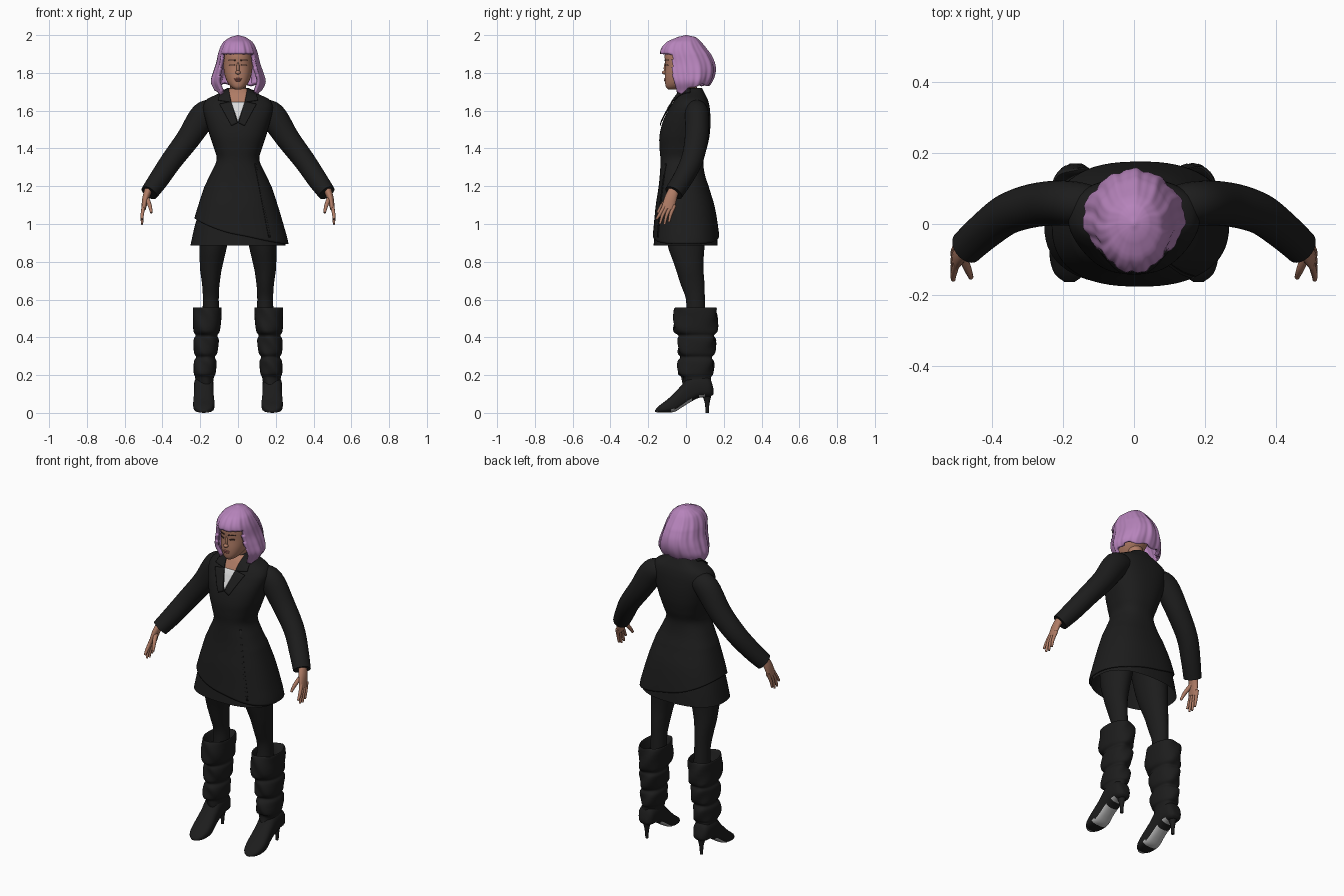
import bpy, bmesh, math
from mathutils import Vector

if "Cube" in bpy.data.objects:
    bpy.data.objects.remove(bpy.data.objects["Cube"])

def material(name, *rgb):
    m = bpy.data.materials.new(name)
    m.diffuse_color = (*rgb, 1)
    m.use_nodes = True
    m.node_tree.nodes["Principled BSDF"].inputs["Base Color"].default_value = m.diffuse_color
    return m

BLACK = material("black cloth", 0.012, 0.012, 0.012)
HAIR = material("lilac hair", 0.47, 0.23, 0.50)
SKIN = material("skin", 0.43, 0.20, 0.13)
LIPS = material("lips", 0.36, 0.12, 0.10)
DARK = material("dark lashes", 0.05, 0.025, 0.02)
SHIRT = material("pale shirt", 0.70, 0.70, 0.70)
SOLE = material("sole grey", 0.50, 0.50, 0.50)

def spow(v, e):
    return math.copysign(abs(v) ** e, v)

def turn(n):
    return [2 * math.pi * i / n for i in range(n)]

def spline(keys, t):  # smooth row between keys
    i = min(int(t), len(keys) - 2)
    f = t - i
    p = [keys[max(0, min(len(keys) - 1, i + k))] for k in (-1, 0, 1, 2)]
    return [b + 0.5 * f * (c - a + f * (2 * a - 5 * b + 4 * c - d + f * (3 * (b - c) + d - a)))
            for a, b, c, d in zip(*p)]

def samples(keys, steps):
    return [spline(keys, k / steps) for k in range((len(keys) - 1) * steps + 1)]

def at_height(keys, z):  # section row (z, half width, front y, back y)
    z = max(min(z, keys[0][0]), keys[-1][0])
    for i in range(len(keys) - 1):
        if z >= keys[i + 1][0]:
            return [z] + spline(keys, i + (keys[i][0] - z) / (keys[i][0] - keys[i + 1][0]))[1:]

def section_point(row, a, n):  # superellipse section, a = 0 faces the front
    z, rx, yf, yb = row
    return Vector((rx * spow(math.sin(a), 2 / n), (yf + yb) / 2 - (yb - yf) / 2 * spow(math.cos(a), 2 / n), z))

def finish(name, bm, mat, thick=0, offset=-1):
    bmesh.ops.recalc_face_normals(bm, faces=bm.faces)
    me = bpy.data.meshes.new(name)
    bm.to_mesh(me)
    bm.free()
    me.materials.append(mat)
    ob = bpy.data.objects.new(name, me)
    bpy.context.collection.objects.link(ob)
    if thick:
        mod = ob.modifiers.new("thickness", 'SOLIDIFY')
        mod.thickness, mod.offset = thick, offset
    return ob

def loft(name, rings, mat, caps=(True, True), cut=None, thick=0):
    bm = bmesh.new()
    rows = [[bm.verts.new(p) for p in r] for r in rings]
    for a, b in zip(rows, rows[1:]):
        for i in range(len(a)):
            bm.faces.new((a[i - 1], a[i], b[i], b[i - 1]))
    for use, r in zip(caps, (rows[0], rows[-1])):
        if use:
            bm.faces.new(r)
    if cut:
        bmesh.ops.delete(bm, geom=[f for f in bm.faces if cut(f.calc_center_median())], context='FACES')
    return finish(name, bm, mat, thick)

def stack(name, keys, mat, n=2.0, segs=40, caps=(True, True), cx=0.0):  # level sections
    rings = [[section_point(row, a, n) + Vector((cx, 0, 0)) for a in turn(segs)] for row in samples(keys, 4)]
    return loft(name, rings, mat, caps)

def tube(name, keys, mat, side=1, segs=20):  # rows (x, y, z, radius along y, radius across)
    rows = samples(keys, 5)
    pts = [Vector(r[:3]) for r in rows]
    rings = []
    for i, r in enumerate(rows):
        d = (pts[min(i + 1, len(pts) - 1)] - pts[max(i - 1, 0)]).normalized()
        u = (Vector((0, 1, 0)) - d * d.y).normalized()
        v = d.cross(u)
        ring = [pts[i] + u * r[3] * math.cos(a) + v * r[4] * math.sin(a) for a in turn(segs)]
        rings.append([Vector((p.x * side, p.y, p.z)) for p in ring])
    return loft(name, rings, mat)

def patch(name, keys, n, corners, offset, mat, side=1, res=12):  # thin plate on a body's front
    a, b, c, d = (Vector(p) for p in corners)
    bm = bmesh.new()
    grid = [[] for _ in range(res + 1)]
    for i in range(res + 1):
        for j in range(res + 1):
            q = a.lerp(b, i / res).lerp(d.lerp(c, i / res), j / res)
            z, rx, yf, yb = at_height(keys, q.y)
            depth = max(0, 1 - min(1, abs(q.x) / rx) ** n) ** (1 / n)
            grid[i].append(bm.verts.new((q.x * side, (yf + yb) / 2 - (yb - yf) / 2 * depth - offset, q.y)))
    for i in range(res):
        for j in range(res):
            bm.faces.new((grid[i][j], grid[i + 1][j], grid[i + 1][j + 1], grid[i][j + 1]))
    return finish(name, bm, mat, 0.004, 0)

def blob(name, loc, scale, mat):
    bm = bmesh.new()
    bmesh.ops.create_uvsphere(bm, u_segments=16, v_segments=10, radius=1)
    for v in bm.verts:
        v.co = Vector([v.co[k] * scale[k] + loc[k] for k in range(3)])
    return finish(name, bm, mat)

# Coat: fitted waist, flared skirt, slanted wrap hem
COAT = [(1.72, .055, -.015, .085), (1.69, .105, -.04, .10), (1.66, .165, -.06, .115), (1.62, .185, -.085, .125),
        (1.55, .172, -.12, .13), (1.47, .15, -.14, .125), (1.40, .127, -.14, .11), (1.34, .113, -.135, .092),
        (1.27, .143, -.138, .098), (1.20, .177, -.145, .12), (1.10, .21, -.16, .15), (1.0, .24, -.17, .168),
        (.89, .268, -.18, .18)]
BN = 2.4
rings = []
for k in range(73):
    z0 = 1.72 - 0.83 * k / 72
    ring = []
    for a in turn(64):
        hem = .895 + .135 * ((1 - math.sin(a)) / 2) ** 1.5
        z = z0 if z0 > 1.2 else 1.2 - (1.2 - z0) * (1.2 - hem) / .31
        ring.append(section_point(at_height(COAT, z), a, BN))
    rings.append(ring)
coat = loft("coat", rings, BLACK, (True, False), thick=.006)
stack("under_skirt", [(1.15, .18, -.14, .125), (1.0, .226, -.160, .157), (.885, .252, -.172, .168)],
      BLACK, BN, 64, (True, False))
patch("chest_skin", COAT, BN, [(-.034, 1.64), (.034, 1.64), (.05, 1.715), (-.05, 1.715)], .004, SKIN)
patch("shirt_front", COAT, BN, [(-.001, 1.545), (.001, 1.545), (.036, 1.645), (-.036, 1.645)], .005, SHIRT)
patch("wrap_edge", COAT, BN, [(.088, 1.32), (.094, 1.32), (.172, .93), (.162, .93)], .002, BLACK)

# Head, neck and face
HEAD = [(1.975, .03, -.05, .05), (1.95, .058, -.085, .08), (1.90, .074, -.112, .10), (1.84, .077, -.109, .09),
        (1.79, .071, -.112, .07), (1.75, .056, -.111, .03), (1.725, .036, -.106, -.01), (1.712, .016, -.094, -.04)]
stack("head", HEAD, SKIN, 2.2)
tube("neck", [(0, .03, 1.64, .045, .048), (0, .015, 1.72, .042, .042), (0, 0, 1.79, .045, .045)], SKIN)
blob("nose_bridge", (0, -.108, 1.825), (.008, .010, .03), SKIN)
blob("nose_tip", (0, -.114, 1.802), (.014, .014, .010), SKIN)
blob("upper_lip", (0, -.108, 1.768), (.021, .009, .005), LIPS)
blob("lower_lip", (0, -.108, 1.760), (.018, .009, .006), LIPS)

# Bobbed hair: wavy cap with a fringe opening over the face
BOB = [(2.0, .004, -.004, .006), (1.99, .04, -.045, .05), (1.965, .075, -.10, .078), (1.93, .094, -.13, .105),
       (1.9, .104, -.137, .128), (1.85, .115, -.13, .15), (1.8, .132, -.12, .153), (1.75, .143, -.10, .135),
       (1.69, .118, -.075, .095)]
rings = []
for k in range(36):
    ring = []
    for a in turn(112):
        hem = 1.69 + .045 * max(0, min(1, (min(a, 2 * math.pi - a) - 1.1) / .9)) + .006 * math.sin(9 * a)
        z = 2.0 - .1 * (k / 14) ** 1.5 if k <= 14 else 1.9 - (1.9 - hem) * (k - 14) / 21
        p = section_point(at_height(BOB, z), a, 2)
        wave = 1 + min(1, k / 10) * (.022 * math.sin(11 * a + 6 * z) + .012 * math.sin(23 * a))
        ring.append(Vector((p.x * wave, p.y * wave, z)))
    rings.append(ring)
loft("hair", rings, HAIR, (True, False), thick=.02, cut=lambda c: c.z < 1.898 and
     abs(math.atan2(c.x, .01 - c.y)) < .80 + (1.9 - c.z) * 1.1)

# Paired parts
ARM = [(.12, .05, 1.60, .058, .055), (.18, .058, 1.575, .063, .072), (.265, .055, 1.45, .062, .063),
       (.352, .03, 1.335, .058, .057), (.42, -.02, 1.235, .053, .053), (.47, -.065, 1.165, .05, .047)]
PALM = [(.47, -.06, 1.19, .027, .021), (.488, -.08, 1.14, .032, .018), (.5, -.097, 1.08, .034, .012)]
FINGERS = [(-.124, -.157, 1.025), (-.107, -.138, 1.0), (-.089, -.114, .997), (-.072, -.09, 1.01)]
LEG = [(1.08, .095, -.12, .12), (.9, .075, -.10, .10), (.78, .060, -.06, .092), (.68, .046, -.028, .098),
       (.6, .042, 0, .1), (.5, .045, 0, .105)]
SHAFT = [(.50, .055, -.02, .12), (.556, .070, -.045, .15), (.54, .076, -.060, .163), (.44, .071, -.065, .165),
         (.41, .058, -.035, .15), (.385, .067, -.04, .156), (.32, .062, -.04, .15), (.295, .050, -.025, .135),
         (.27, .060, -.04, .146), (.21, .058, -.04, .14), (.19, .050, -.02, .128), (.15, .046, -.015, .132)]
FOOT = [(.146, .10, .125, .02), (.125, .085, .185, .045), (.07, .08, .20, .052), (.02, .055, .195, .052),
        (-.02, .03, .15, .052), (-.06, .006, .108, .056), (-.10, .002, .07, .055), (-.14, .002, .04, .042),
        (-.163, .004, .016, .014)]
for s, tag in ((-1, "right"), (1, "left")):
    # Lapel, collar and face details
    patch(tag + "_lapel", COAT, BN, [(.003, 1.535), (.035, 1.52), (.098, 1.635), (.036, 1.648)], .009, BLACK, s)
    patch(tag + "_collar", COAT, BN, [(.037, 1.645), (.105, 1.655), (.095, 1.70), (.050, 1.72)], .010, BLACK, s)
    patch(tag + "_eye", HEAD, 2.2, [(.016, 1.838), (.046, 1.839), (.044, 1.845), (.018, 1.845)], .001, DARK, s, 6)
    patch(tag + "_brow", HEAD, 2.2, [(.014, 1.864), (.050, 1.867), (.050, 1.871), (.014, 1.870)], .001, DARK, s, 6)
    # Sleeve and hand
    tube(tag + "_sleeve", ARM, BLACK, s, 28)
    tube(tag + "_palm", PALM, SKIN, s)
    for i, (by, ty, tz) in enumerate(FINGERS):
        tube(f"{tag}_finger_{i + 1}", [(.499, by + .012, 1.10, .010, .010), (.507, (by + ty) / 2, 1.05, .009, .009),
                                       (.508, ty, tz, .006, .006)], SKIN, s, 10)
    tube(tag + "_thumb", [(.484, -.085, 1.14, .014, .013), (.468, -.125, 1.10, .011, .011),
                          (.458, -.15, 1.06, .007, .007)], SKIN, s, 10)
    # Legging, leaning outward towards the knee
    for v in stack(tag + "_legging", LEG, BLACK).data.vertices:
        v.co.x += s * (.098 + .046 * max(0, min(1, (1.08 - v.co.z) / .32)) ** .7)
    # Slouched boot shaft, leaning slightly outward
    for v in stack(tag + "_boot_shaft", SHAFT, BLACK, 2.3, 36, cx=s * .163).data.vertices:
        v.co.x += s * .016 * max(0, (.5 - v.co.z) / .35)
        v.co.y += .006 * math.sin(v.co.x * 60 + v.co.z * 50)
    # Shoe with pale underside, and slim heel
    rings = [[(s * .181 + w * spow(math.cos(a), .8), y, max(0, (zb + zt) / 2 + (zt - zb) / 2 * spow(
        math.sin(a), .8 if a < math.pi else .55))) for a in turn(28)] for y, zb, zt, w in samples(FOOT, 4)]
    shoe = loft(tag + "_shoe", rings, BLACK)
    shoe.data.materials.append(SOLE)
    for f in shoe.data.polygons:
        y = f.center.y
        f.material_index = int(f.normal.z < -.6 and (-.085 < y < .03 or .07 < y < .10 or y < -.15))
    tube(tag + "_heel", [(.181, .108, .115, .034, .032), (.181, .112, .07, .017, .016), (.181, .112, .03, .010, .010),
                         (.181, .112, 0, .009, .009)], BLACK, s, 14)

# Smooth shading with crisp edges
bpy.ops.object.select_all(action='SELECT')
bpy.context.view_layer.objects.active = coat
bpy.ops.object.shade_smooth_by_angle(angle=math.radians(50))
